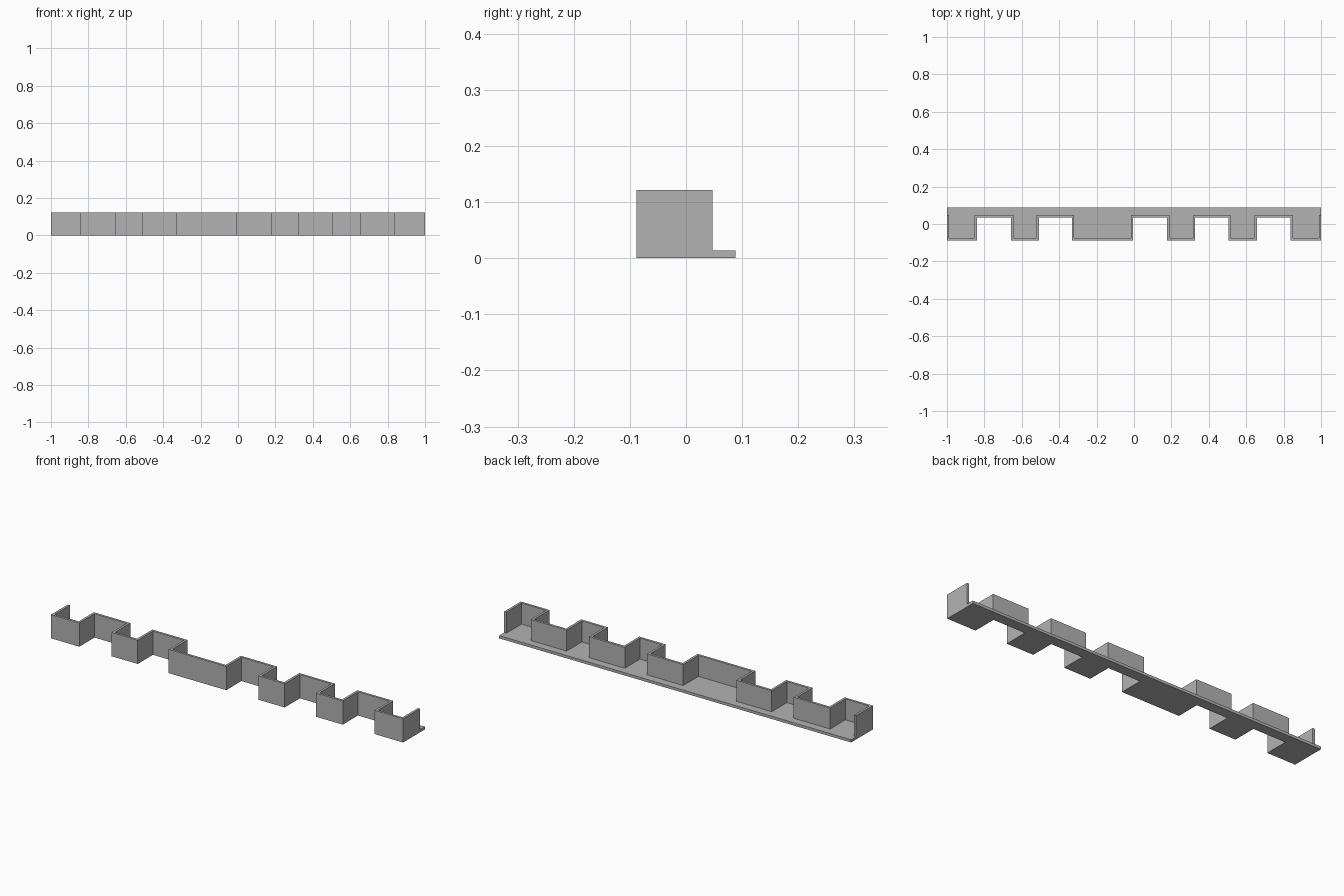
import bpy
import bmesh
import math

cube = bpy.data.objects.get("Cube")
if cube:
    bpy.data.objects.remove(cube, do_unlink=True)

# Plan dimensions
STEPS = [-1, -0.84, -0.657, -0.508, -0.332, -0.005, 0.177, 0.327, 0.505, 0.657, 0.837, 1]
FRONT, RECESS, WALL_END, BACK = -0.088, 0.035, 0.047, 0.088
THICK = WALL_END - RECESS
FLOOR_Z, TOP_Z = 0.014, 0.122

# Outer and inner lines of the stepped wall, alternating bays and recesses
outer, inner = [], []
last = len(STEPS) - 1
for i, x in enumerate(STEPS):
    enters_bay = i % 2 == 0
    deep = WALL_END if i in (0, last) else RECESS
    inner_x = x + THICK if enters_bay else x - THICK
    out_pair = [(x, deep), (x, FRONT)]
    in_pair = [(inner_x, WALL_END), (inner_x, FRONT + THICK)]
    outer += out_pair if enters_bay else out_pair[::-1]
    inner += in_pair if enters_bay else in_pair[::-1]

# Footprints of the wall and the floor share their edges
bm = bmesh.new()
out_v = [bm.verts.new((x, y, 0)) for x, y in outer]
in_v = [bm.verts.new((x, y, 0)) for x, y in inner]
back_v = [bm.verts.new((x, BACK, 0)) for x in (1, -1)]
wall = bm.faces.new(out_v + in_v[::-1])
floor = bm.faces.new(in_v + [out_v[-1]] + back_v + [out_v[0]])


def raise_faces(faces, height):
    """Extrude faces straight up and return the raised caps."""
    geom = bmesh.ops.extrude_face_region(bm, geom=faces)["geom"]
    verts = [g for g in geom if isinstance(g, bmesh.types.BMVert)]
    bmesh.ops.translate(bm, vec=(0, 0, height), verts=verts)
    return [g for g in geom if isinstance(g, bmesh.types.BMFace)]


# Raise the whole slab, then only the wall
caps = raise_faces([wall, floor], FLOOR_Z)
wall_cap = max(caps, key=lambda f: len(f.verts))
raise_faces([wall_cap], TOP_Z - FLOOR_Z)

# Close the underside if open and merge coplanar faces
open_edges = [e for e in bm.edges if e.is_boundary]
if open_edges:
    bmesh.ops.holes_fill(bm, edges=open_edges, sides=0)
bmesh.ops.dissolve_limit(bm, angle_limit=math.radians(1), verts=bm.verts[:], edges=bm.edges[:])
bmesh.ops.recalc_face_normals(bm, faces=bm.faces[:])

mesh = bpy.data.meshes.new("stepped_wall_with_floor")
bm.to_mesh(mesh)
bm.free()
obj = bpy.data.objects.new("stepped_wall_with_floor", mesh)
bpy.context.collection.objects.link(obj)

# Plain grey material
grey = bpy.data.materials.new("plain_grey")
grey.use_nodes = True
color = (0.45, 0.45, 0.45, 1)
grey.diffuse_color = color
grey.node_tree.nodes["Principled BSDF"].inputs["Base Color"].default_value = color
mesh.materials.append(grey)
